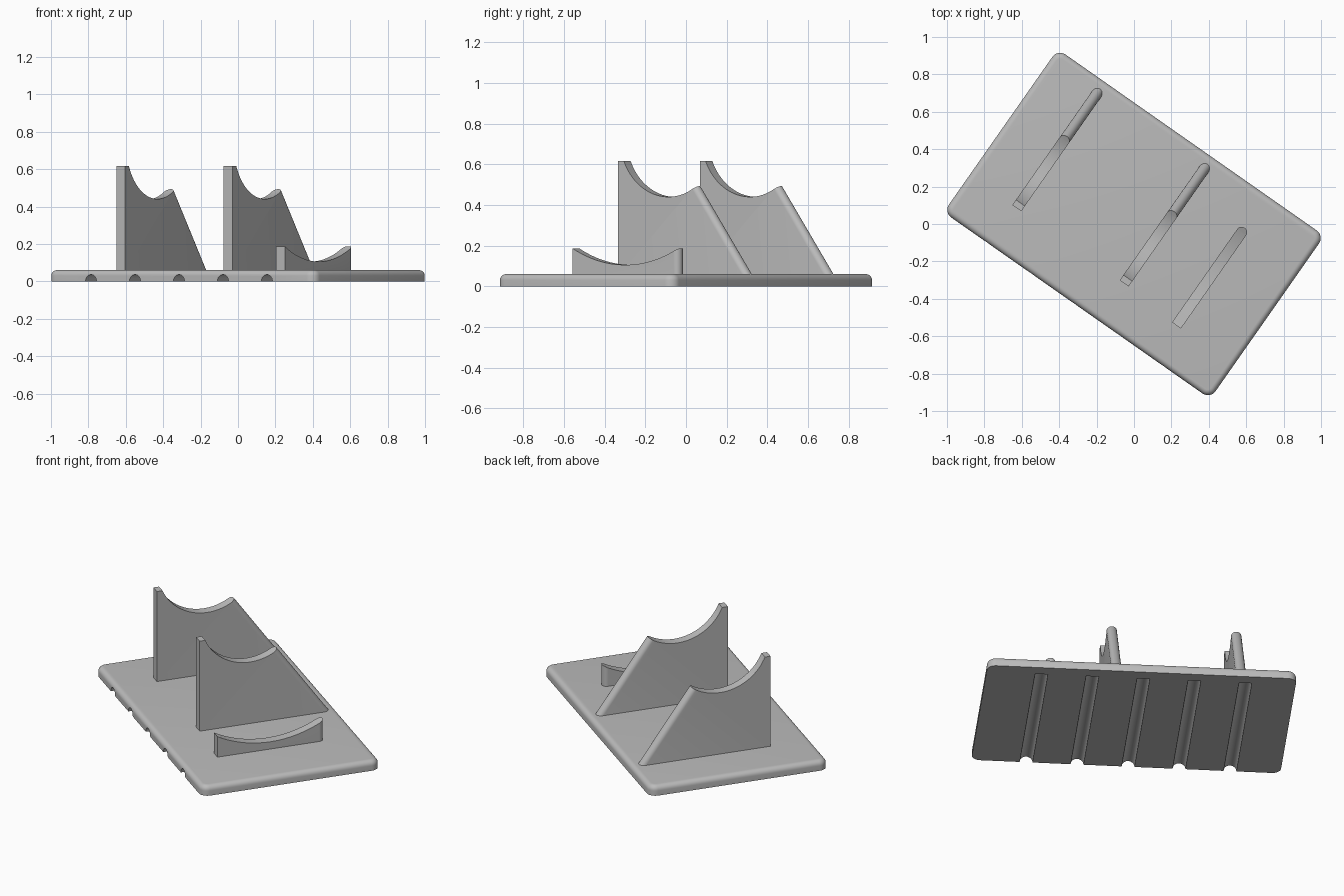
import bpy, bmesh, math
from mathutils import Matrix

if "Cube" in bpy.data.objects:
    bpy.data.objects.remove(bpy.data.objects["Cube"], do_unlink=True)

TURN = Matrix.Rotation(math.radians(-35), 4, 'Z')
THICK = 0.058   # plate thickness
FLOOR = 0.05    # plates start just inside the base

grey = bpy.data.materials.new("plain grey")
grey.use_nodes = True
grey.diffuse_color = (0.5, 0.5, 0.5, 1)
grey.node_tree.nodes["Principled BSDF"].inputs["Base Color"].default_value = (0.5, 0.5, 0.5, 1)


def add_object(name, bm):
    bmesh.ops.recalc_face_normals(bm, faces=bm.faces)
    mesh = bpy.data.meshes.new(name)
    bm.to_mesh(mesh)
    bm.free()
    mesh.materials.append(grey)
    obj = bpy.data.objects.new(name, mesh)
    obj.matrix_world = TURN
    bpy.context.collection.objects.link(obj)
    return obj


def cylinder(radius, length, axis, centre):
    bm = bmesh.new()
    turn = Matrix.Rotation(math.pi / 2, 4, 'Y' if axis == 'X' else 'X')
    bmesh.ops.create_cone(bm, cap_ends=True, segments=96 if radius > 0.1 else 32,
                          radius1=radius, radius2=radius, depth=length,
                          matrix=Matrix.Translation(centre) @ turn)
    return add_object("cutter", bm)


def cut(obj, cutter):
    cutter.hide_render = True
    mod = obj.modifiers.new("cut", 'BOOLEAN')
    mod.operation, mod.solver, mod.object = 'DIFFERENCE', 'EXACT', cutter
    activate(obj)
    bpy.ops.object.modifier_apply(modifier=mod.name)
    bpy.data.objects.remove(cutter, do_unlink=True)


def activate(obj):
    bpy.ops.object.select_all(action='DESELECT')
    obj.select_set(True)
    bpy.context.view_layer.objects.active = obj


def finish(obj):
    activate(obj)
    bpy.ops.object.shade_smooth_by_angle(angle=math.radians(30))


# Base slab with rounded corners and a rounded top rim
bm = bmesh.new()
bmesh.ops.create_cube(bm, size=1, matrix=Matrix.Translation((0, 0, 0.03))
                      @ Matrix.Diagonal((1.74, 1.064, 0.06, 1)))
upright = [e for e in bm.edges if abs(e.verts[0].co.z - e.verts[1].co.z) > 0.01]
bmesh.ops.bevel(bm, geom=upright, offset=0.05, segments=8, profile=0.5, affect='EDGES')
rim = [e for e in bm.edges if min(v.co.z for v in e.verts) > 0.055]
bmesh.ops.bevel(bm, geom=rim, offset=0.03, segments=6, profile=0.5, affect='EDGES')
base = add_object("base", bm)

# Half-round grooves underneath, open at the front and closed at the back
for i in range(5):
    cut(base, cylinder(0.036, 1.06, 'Y', (-0.587 + 0.287 * i, -0.07, 0)))
finish(base)


def cradle(name, x, front, tip, top, slope, radius, centre_y, centre_z):
    """Upright plate: flat front, rounded back leaning by slope, scooped top."""
    half = THICK / 2
    nose = half * math.hypot(1, slope)
    bm = bmesh.new()
    rings = []
    for z in (FLOOR, top):
        back = tip - nose - slope * (z - 0.06)
        pts = [(x - half, front), (x + half, front)]
        for k in range(17):
            a = math.pi * k / 16
            pts.append((x + half * math.cos(a), back + nose * math.sin(a)))
        rings.append([bm.verts.new((px, py, z)) for px, py in pts])
    low, high = rings
    bm.faces.new(low)
    bm.faces.new(high)
    n = len(low)
    for k in range(n):
        j = (k + 1) % n
        bm.faces.new((low[k], low[j], high[j], high[k]))
    plate = add_object(name, bm)
    cut(plate, cylinder(radius, 0.3, 'X', (x, centre_y, centre_z)))
    finish(plate)


# Two tall leaning cradles and one low lip
cradle("right_cradle", -0.562, -0.29, 0.487, 0.617, 0.714, 0.29, 0.011, 0.73)
cradle("middle_cradle", 0.139, -0.29, 0.487, 0.617, 0.714, 0.29, 0.011, 0.73)
cradle("low_cradle", 0.497, -0.314, 0.323, 0.187, 0, 0.656, 0.003, 0.761)
